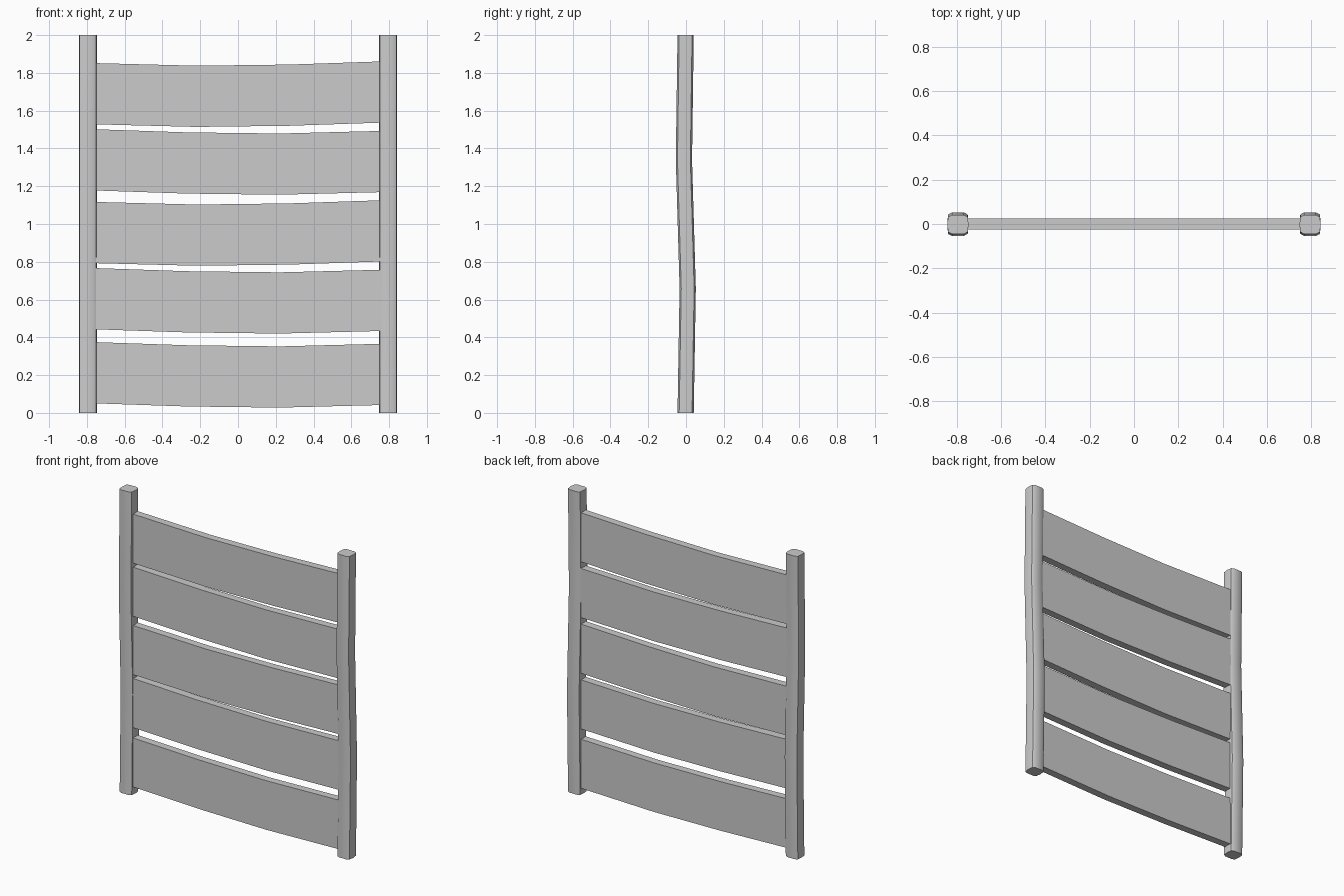
import bpy, bmesh

if "Cube" in bpy.data.objects:
    bpy.data.objects.remove(bpy.data.objects["Cube"])


def loft(name, rings):
    """Capped solid skinned through a list of matching closed rings."""
    bm = bmesh.new()
    loops = [[bm.verts.new(p) for p in ring] for ring in rings]
    n = len(loops[0])
    for a, b in zip(loops, loops[1:]):
        for i in range(n):
            j = (i + 1) % n
            bm.faces.new((a[i], a[j], b[j], b[i]))
    bm.faces.new(loops[0][::-1])
    bm.faces.new(loops[-1])
    bmesh.ops.recalc_face_normals(bm, faces=bm.faces[:])
    mesh = bpy.data.meshes.new(name)
    bm.to_mesh(mesh)
    bm.free()
    obj = bpy.data.objects.new(name, mesh)
    bpy.context.collection.objects.link(obj)
    bpy.ops.object.select_all(action='DESELECT')
    bpy.context.view_layer.objects.active = obj
    obj.select_set(True)
    bpy.ops.object.shade_smooth_by_angle(angle=0.6)
    return obj


# Posts: slightly rounded section, gently warped front to back
section = [(0.048, 0), (0.044, 0.034), (0.027, 0.043), (-0.027, 0.043), (-0.044, 0.034),
           (-0.048, 0), (-0.044, -0.034), (-0.027, -0.043), (0.027, -0.043), (0.044, -0.034)]
warp = [(0, -0.002), (0.66, 0.009), (1.34, -0.011), (2, -0.002)]
for side, label in ((-1, "left"), (1, "right")):
    loft(label + "_post", [[(side * 0.795 + x, y + dy, z) for x, y in section]
                           for z, dy in warp])

# Slats: sagging planks, alternately mirrored, ends let into the posts
sag = [(-0.77, 0.011), (-0.27, -0.006), (0.22, -0.012), (0.77, 0.002)]
sag_flipped = [(-x, dz) for x, dz in reversed(sag)]
slats = [(0.202, sag, 0), (0.594, sag, 0), (0.949, sag_flipped, 1),
         (1.329, sag, 0), (1.684, sag_flipped, 1)]
for k, (zc, curve, flipped) in enumerate(slats):
    lift = 0.004 if flipped else 0.0
    loft("slat_%d" % (k + 1),
         [[(x, y, zc + lift + dz + h) for y, h in
           ((-0.025, -0.162), (0.025, -0.162), (0.025, 0.162), (-0.025, 0.162))]
          for x, dz in curve])
